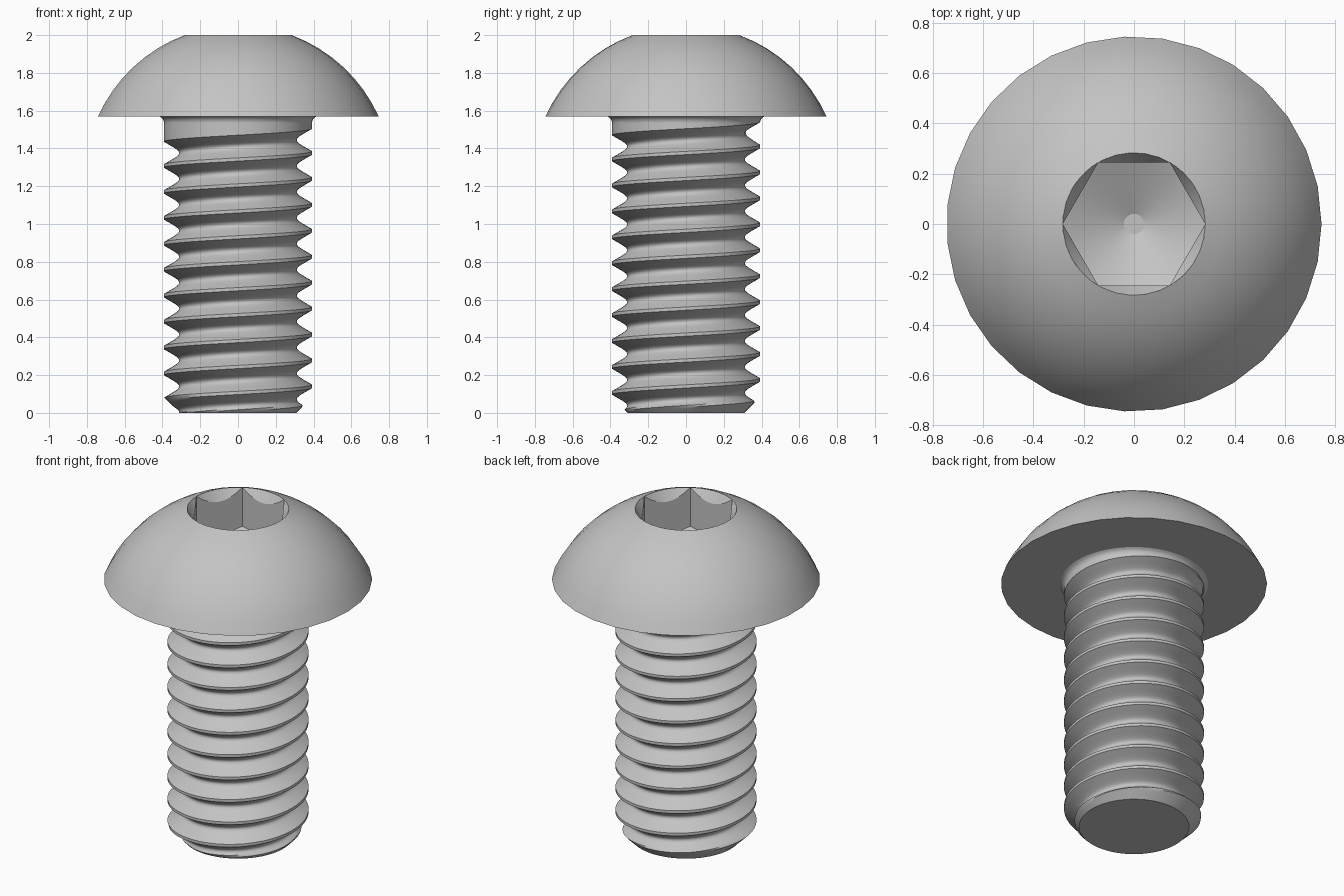
import bpy, bmesh, math

if "Cube" in bpy.data.objects:
    bpy.data.objects.remove(bpy.data.objects["Cube"])

steel = bpy.data.materials.new("grey steel")
steel.use_nodes = True
GREY = (0.55, 0.55, 0.55, 1)
steel.diffuse_color = GREY
steel.node_tree.nodes["Principled BSDF"].inputs["Base Color"].default_value = GREY


def skin(name, rows, segs, angle, cap=None):
    """Skin rows of (radius, height) functions of the angle around the z axis."""
    bm = bmesh.new()
    grid = []
    for row in rows:
        ring = []
        for i in range(segs + 1):
            a = math.tau * i / segs
            r, z = row(a)
            ring.append(bm.verts.new((r * math.cos(a), r * math.sin(a), z)))
        grid.append(ring)
    for low, high in zip(grid, grid[1:]):
        for i in range(segs):
            bm.faces.new((low[i], low[i + 1], high[i + 1], high[i]))
    if cap == "start":
        bm.faces.new(grid[0][segs - 1::-1])
    elif cap == "end":
        bm.faces.new(grid[-1][:segs])
    bmesh.ops.remove_doubles(bm, verts=bm.verts, dist=1e-5)
    bmesh.ops.dissolve_degenerate(bm, edges=bm.edges, dist=1e-5)
    mesh = bpy.data.meshes.new(name)
    bm.to_mesh(mesh)
    bm.free()
    mesh.materials.append(steel)
    ob = bpy.data.objects.new(name, mesh)
    bpy.context.collection.objects.link(ob)
    bpy.ops.object.select_all(action="DESELECT")
    ob.select_set(True)
    bpy.context.view_layer.objects.active = ob
    bpy.ops.object.shade_smooth_by_angle(angle=math.radians(angle))
    return ob


def fixed(r, z):
    return lambda a: (r, z)


# Main sizes
SHANK_R, TIP_R, SHANK_TOP = 0.392, 0.308, 1.54
PITCH, START = 0.1373, 0.003
HEAD_R, HEAD_Z, RIM_R, TOP = 0.745, 1.569, 0.283, 2.0

# Threaded shank: groove profile as (fraction of pitch, depth), mirrored
half = [(0.0625, 0), (0.13, 0.016), (0.2, 0.0327), (0.27, 0.0493), (0.35, 0.066),
        (0.4, 0.074), (0.45, 0.0785), (0.5, 0.08)]
groove = half + [(1 - s, d) for s, d in half[-2::-1]]


def thread_row(turn, s, depth):
    def row(a):
        base = START + PITCH * (turn + a / math.tau)
        z = min(max(base + PITCH * s, 0), SHANK_TOP)
        fade = min(max((1.505 - base - PITCH / 2) / 0.025, 0), 1)   # thread run-out
        r = SHANK_R - depth * fade
        if z == 0:
            r = TIP_R
        return min(r, TIP_R + z), z                                 # tip chamfer
    return row


rows = [thread_row(t, s, d) for t in range(-2, 12) for s, d in groove]
rows += [fixed(SHANK_R, SHANK_TOP), fixed(0.396, 1.552), fixed(0.403, 1.562),
         fixed(0.415, HEAD_Z)]
skin("threaded_shank", rows, 64, 35, cap="start")

# Domed head: flat underside, then a spherical arc up to the socket rim
centre = (TOP**2 + RIM_R**2 - HEAD_Z**2 - HEAD_R**2) / (2 * (TOP - HEAD_Z))
ball = math.hypot(HEAD_R, HEAD_Z - centre)
a0 = math.atan2(HEAD_Z - centre, HEAD_R)
a1 = math.atan2(TOP - centre, RIM_R)
STEPS = 8
arc = [a0 + (a1 - a0) * k / STEPS for k in range(STEPS + 1)]
rows = [fixed(0.4, HEAD_Z)]
rows += [fixed(ball * math.cos(a), centre + ball * math.sin(a)) for a in arc]
skin("domed_head", rows, 31, 35)


# Hex socket: countersunk rim, six flat walls and a conical floor
def hex_radius(a):
    turn = a % (math.pi / 3) - math.pi / 6
    return RIM_R * math.cos(math.pi / 6) / math.cos(turn)


def wall_top(a):
    r = hex_radius(a)
    return r, TOP - 1.6 * (RIM_R - r)


def wall_bottom(a):
    r = hex_radius(a)
    return r, 1.62 + 0.5 * r


rows = [fixed(RIM_R, TOP), wall_top, wall_bottom, fixed(0.04, 1.64)]
skin("hex_socket", rows, 48, 25, cap="end")
